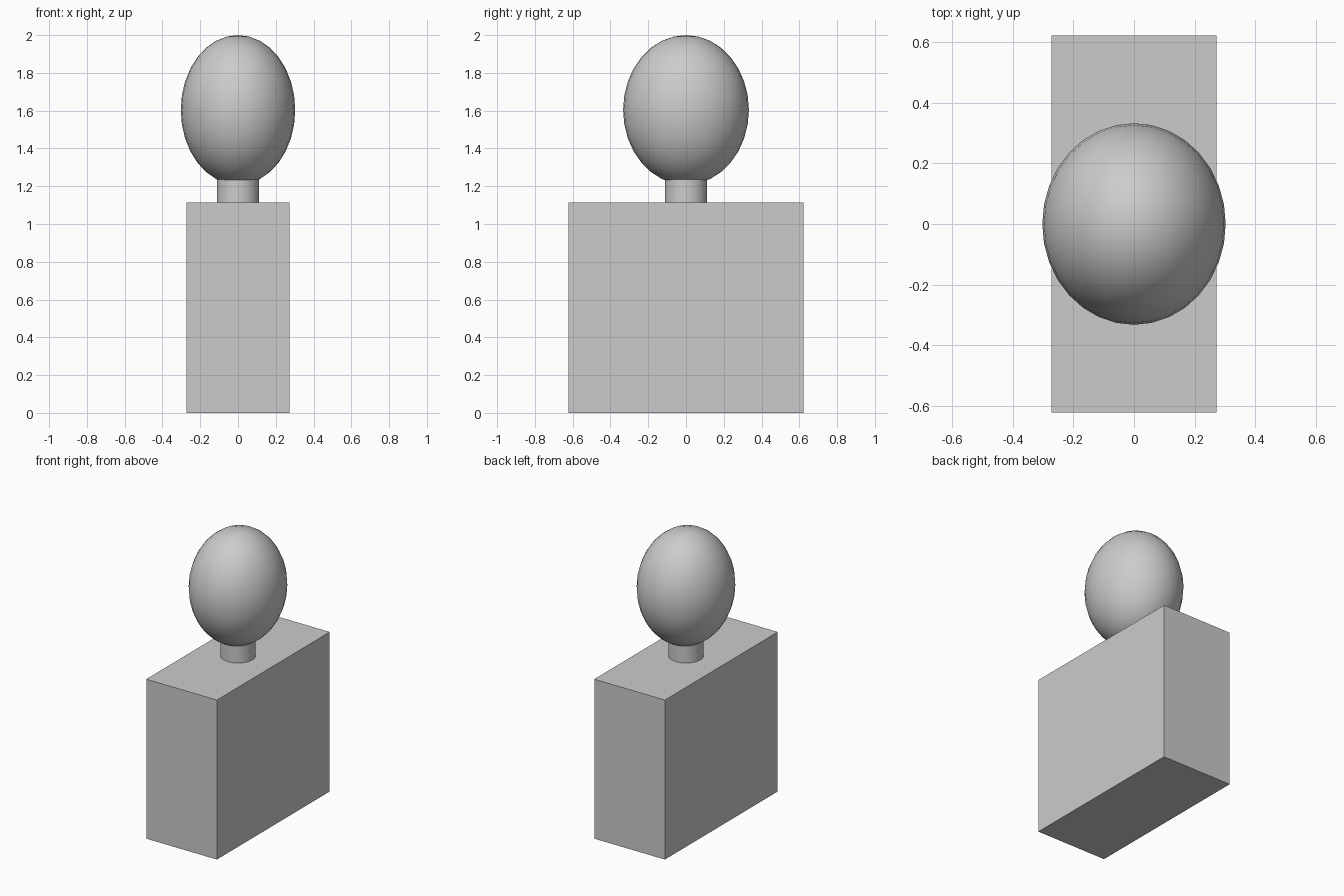
import bpy
import math

cube = bpy.data.objects.get("Cube")
if cube:
    bpy.data.objects.remove(cube, do_unlink=True)

# Single flat grey
GREY = (0.6, 0.6, 0.6, 1.0)
grey = bpy.data.materials.new("plain_grey")
grey.use_nodes = True
grey.diffuse_color = GREY
grey.node_tree.nodes["Principled BSDF"].inputs["Base Color"].default_value = GREY


def finish(name, scale=(1, 1, 1), smooth=False):
    """Name, scale and colour the newest primitive."""
    obj = bpy.context.active_object
    obj.name = obj.data.name = name
    obj.scale = scale
    bpy.ops.object.transform_apply(location=False, rotation=False, scale=True)
    obj.data.materials.append(grey)
    if smooth:
        bpy.ops.object.shade_smooth_by_angle(angle=math.radians(40))
    return obj


BODY_TOP = 1.115
NECK_TOP = 1.3
HEAD_CENTRE, HEAD_HALF = 1.604, 0.396

# Slab body
bpy.ops.mesh.primitive_cube_add(size=1, location=(0, 0, BODY_TOP / 2))
finish("body", (0.546, 1.246, BODY_TOP))

# Short round neck, sunk into the head
bpy.ops.mesh.primitive_cylinder_add(vertices=32, radius=0.112, depth=NECK_TOP - BODY_TOP,
                                    location=(0, 0, (BODY_TOP + NECK_TOP) / 2))
finish("neck", smooth=True)

# Egg-shaped head
bpy.ops.mesh.primitive_uv_sphere_add(segments=32, ring_count=16, radius=1,
                                     location=(0, 0, HEAD_CENTRE))
finish("head", (0.303, 0.333, HEAD_HALF), smooth=True)
